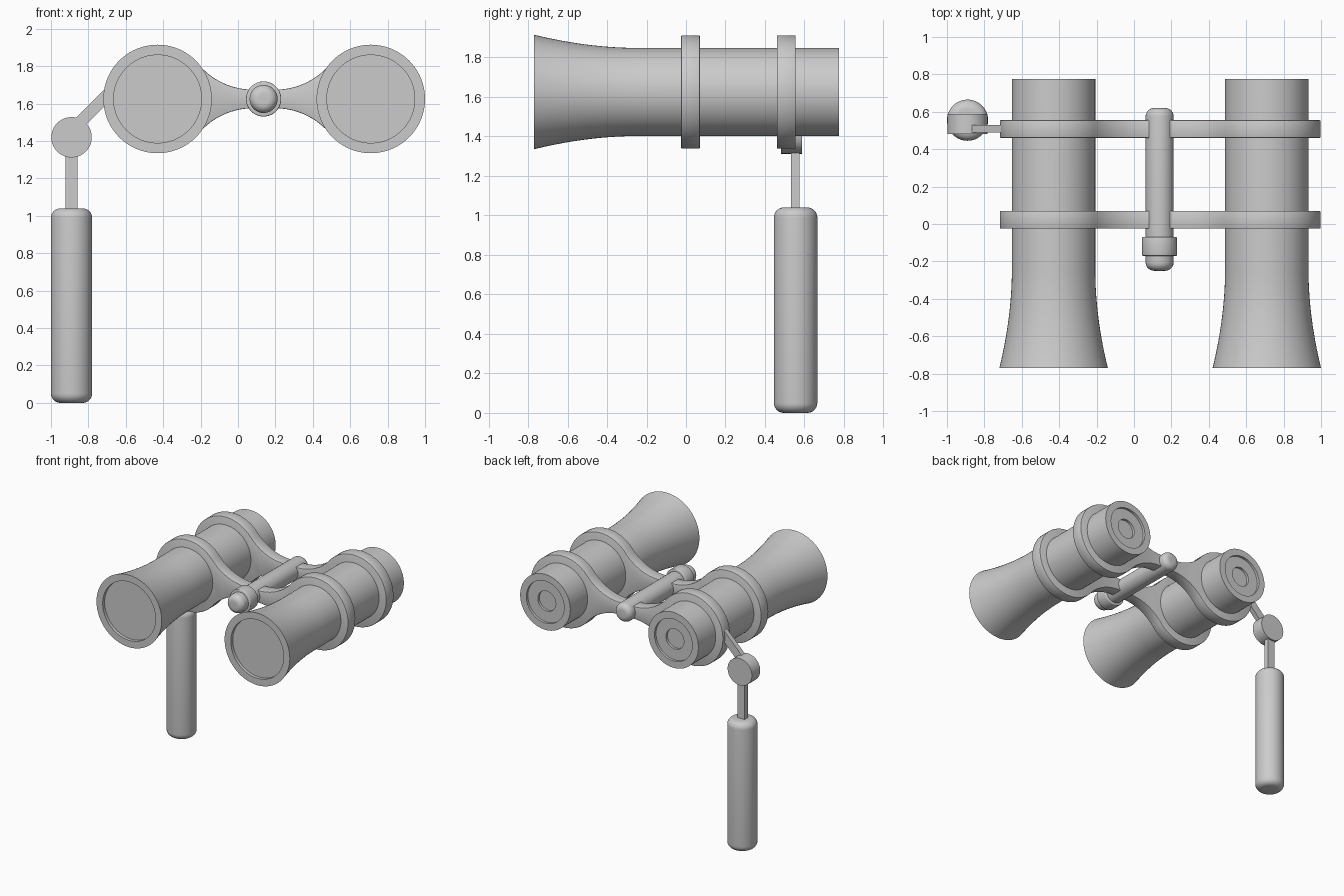
import bpy, bmesh, math
from mathutils import Matrix, Vector

cube = bpy.data.objects.get("Cube")
if cube:
    bpy.data.objects.remove(cube, do_unlink=True)

grey = bpy.data.materials.new("plain grey")
grey.use_nodes = True
grey.diffuse_color = (0.6, 0.6, 0.6, 1)
grey.node_tree.nodes["Principled BSDF"].inputs["Base Color"].default_value = (0.6, 0.6, 0.6, 1)

MID_X, HALF, AXIS_Z = 0.14, 0.57, 1.625   # centre rod, barrel spacing, optical height
HANDLE_X, HANDLE_Y = -0.89, 0.555
ALONG_Y = Matrix.Rotation(-math.pi / 2, 4, 'X')


def finish(name, bm, matrix=Matrix()):
    bmesh.ops.recalc_face_normals(bm, faces=bm.faces)
    mesh = bpy.data.meshes.new(name)
    bm.to_mesh(mesh)
    bm.free()
    mesh.transform(matrix)
    mesh.materials.append(grey)
    obj = bpy.data.objects.new(name, mesh)
    bpy.context.collection.objects.link(obj)
    bpy.ops.object.select_all(action='DESELECT')
    obj.select_set(True)
    bpy.context.view_layer.objects.active = obj
    bpy.ops.object.shade_smooth_by_angle(angle=math.radians(35))
    return obj


def lathe(name, profile, matrix, steps=64):
    """Turn (radius, height) points around the local z axis."""
    bm = bmesh.new()
    verts = [bm.verts.new((r, 0, h)) for r, h in profile]
    edges = [bm.edges.new(pair) for pair in zip(verts, verts[1:])]
    bmesh.ops.spin(bm, geom=verts + edges, cent=(0, 0, 0), axis=(0, 0, 1),
                   angle=2 * math.pi, steps=steps)
    bmesh.ops.remove_doubles(bm, verts=bm.verts, dist=1e-4)
    return finish(name, bm, matrix)


def rounded(radius, low, high, edge, n=7):
    """Profile of a rod with rounded ends."""
    arc = [(radius - edge + edge * math.sin(t), edge - edge * math.cos(t))
           for t in (math.pi / 2 * i / n for i in range(n + 1))]
    return ([(0, low)] + [(r, low + h) for r, h in arc]
            + [(r, high - h) for r, h in reversed(arc)] + [(0, high)])


def bar(name, size, centre, tilt=0):
    bm = bmesh.new()
    bmesh.ops.create_cube(bm, size=1)
    return finish(name, bm, Matrix.Translation(centre) @ Matrix.Rotation(tilt, 4, 'Y')
                  @ Matrix.Diagonal((*size, 1)))


# Barrels: recessed lens, flared front, straight tube, recessed eyepiece
barrel = [(0, -0.745), (0.235, -0.745), (0.235, -0.77), (0.29, -0.77)]
for i in range(1, 17):
    t = i / 16
    barrel.append((0.223 + 0.067 * (1 - t) ** 1.9, -0.77 + 0.52 * t))
barrel += [(0.223, 0.775), (0.168, 0.775), (0.168, 0.755),
           (0.08, 0.755), (0.08, 0.735), (0, 0.735)]
for side, x in (("right", MID_X - HALF), ("left", MID_X + HALF)):
    lathe(side + "_barrel", barrel, Matrix.Translation((x, 0, AXIS_Z)) @ ALONG_Y, 80)

# Bridges: two rings joined by a waisted web, one outline extruded in depth
RING, WAIST, WAIST_U = 0.287, 0.05, 0.06
span = HALF - WAIST_U
fillet = (span ** 2 + WAIST ** 2 - RING ** 2) / (2 * (RING - WAIST))
fillet_mid = Vector((WAIST_U, WAIST + fillet))
meet = math.atan2(-fillet_mid.y, HALF - fillet_mid.x)
quarter = []
for i in range(17):
    a = -math.pi / 2 + (meet + math.pi / 2) * i / 16
    quarter.append((fillet_mid.x + fillet * math.cos(a), fillet_mid.y + fillet * math.sin(a)))
for i in range(1, 37):
    a = (math.pi + meet) * (1 - i / 36)
    quarter.append((HALF + RING * math.cos(a), RING * math.sin(a)))
top = [(-u, h) for u, h in reversed(quarter)] + quarter
outline = top + [(u, -h) for u, h in reversed(top[1:-1])]


def bridge(name, front, back):
    bm = bmesh.new()
    cap = bm.faces.new([bm.verts.new((MID_X + u, front, AXIS_Z + h)) for u, h in outline])
    extruded = bmesh.ops.extrude_face_region(bm, geom=[cap], use_keep_orig=True)["geom"]
    moved = [v for v in extruded if isinstance(v, bmesh.types.BMVert)]
    bmesh.ops.translate(bm, verts=moved, vec=(0, back - front, 0))
    bmesh.ops.recalc_face_normals(bm, faces=bm.faces)
    rims = [e for e in bm.edges if any(len(f.verts) > 4 for f in e.link_faces)]
    bmesh.ops.bevel(bm, geom=rims, offset=0.005, segments=2, profile=0.5, affect='EDGES')
    finish(name, bm)


bridge("front_bridge", -0.025, 0.07)
bridge("rear_bridge", 0.46, 0.555)

# Centre focus rod and its knob
rod_frame = Matrix.Translation((MID_X - 0.003, 0, AXIS_Z)) @ ALONG_Y
lathe("focus_rod", rounded(0.075, -0.25, 0.62, 0.045), rod_frame, 48)
lathe("focus_knob", rounded(0.094, -0.17, -0.07, 0.006, 3), rod_frame, 48)

# Folding arm, hinge, stem and grip on the right side
bar("hinge_arm", (0.32, 0.04, 0.064), (-0.785, 0.51, 1.56), -math.pi / 4)
lathe("hinge_disc", [(0, 0.482), (0.108, 0.482), (0.108, 0.588), (0, 0.588)],
      Matrix.Translation((HANDLE_X, 0, 1.42)) @ ALONG_Y)
bar("handle_stem", (0.064, 0.043, 0.4), (HANDLE_X, 0.552, 1.2))
lathe("handle_grip", rounded(0.11, 0, 1.04, 0.05),
      Matrix.Translation((HANDLE_X, HANDLE_Y, 0)))
